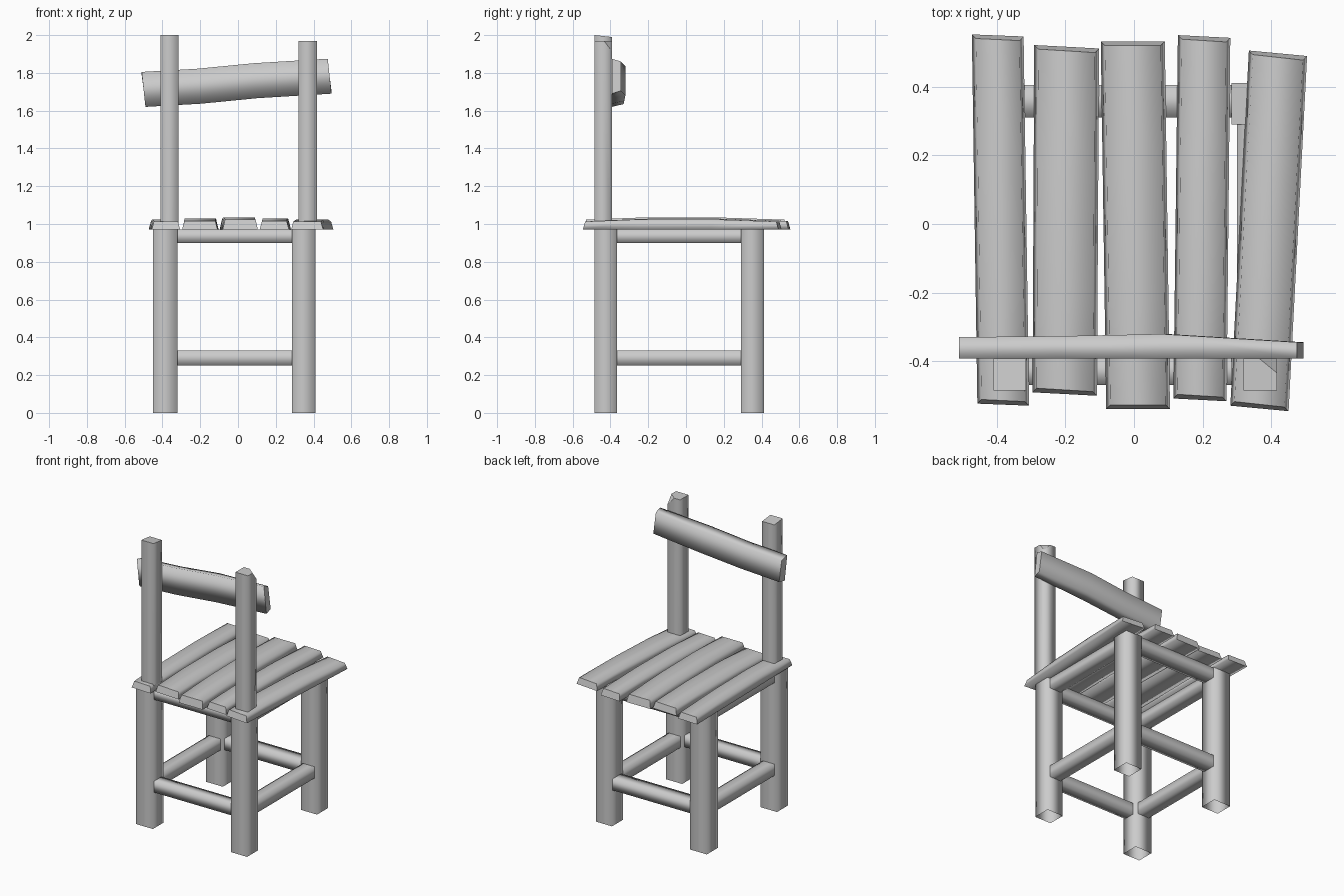
import bpy, bmesh
from mathutils import Vector

if "Cube" in bpy.data.objects:
    bpy.data.objects.remove(bpy.data.objects["Cube"])


def loft(name, rings, start=True, end=True, chip=None):
    """Skin a list of equal rings; soft-shaded sides, flat end caps."""
    bm = bmesh.new()
    loops = [[bm.verts.new(p) for p in r] for r in rings]
    n = len(loops[0])
    for a, b in zip(loops, loops[1:]):
        for i in range(n):
            j = (i + 1) % n
            bm.faces.new((a[i], a[j], b[j], b[i])).smooth = True
    if start:
        bm.faces.new(loops[0][::-1])
    if end:
        bm.faces.new(loops[-1])
    if chip:
        geom = bm.verts[:] + bm.edges[:] + bm.faces[:]
        cut = bmesh.ops.bisect_plane(bm, geom=geom, plane_co=chip[0],
                                     plane_no=chip[1], clear_outer=True)
        edges = [e for e in cut["geom_cut"] if isinstance(e, bmesh.types.BMEdge)]
        bmesh.ops.holes_fill(bm, edges=edges)
    bmesh.ops.recalc_face_normals(bm, faces=bm.faces[:])
    me = bpy.data.meshes.new(name)
    bm.to_mesh(me)
    bm.free()
    ob = bpy.data.objects.new(name, me)
    bpy.context.collection.objects.link(ob)
    return ob


def rect(x0, x1, y0, y1, z):
    return [(x0, y0, z), (x1, y0, z), (x1, y1, z), (x0, y1, z)]


LEG_X = ((-0.45, -0.32), (0.285, 0.41))
LEG_Y = ((-0.485, -0.365), (0.29, 0.412))

# Legs, open at the bottom
for sx, (x0, x1) in zip(("left", "right"), LEG_X):
    for sy, (y0, y1) in zip(("back", "front"), LEG_Y):
        loft(f"{sy}_leg_{sx}", [rect(x0, x1, y0, y1, z) for z in (0, 0.975)], start=False)

# Lower stretchers and seat rails
for part, z0, z1 in (("stretcher", 0.25, 0.33), ("seat_rail", 0.9, 0.97)):
    for side, y0, y1 in (("back", -0.47, -0.39), ("front", 0.31, 0.405)):
        loft(f"{part}_{side}", [[(x, y0, z0), (x, y1, z0), (x, y1, z1), (x, y0, z1)]
                                for x in (-0.33, 0.295)], False, False)
    for side, x0, x1 in (("left", -0.43, -0.34), ("right", 0.30, 0.39)):
        loft(f"{part}_{side}", [[(x0, y, z0), (x1, y, z0), (x1, y, z1), (x0, y, z1)]
                                for y in (-0.375, 0.30)], False, False)

# Back posts, the right one with a chipped top corner
loft("back_post_left", [rect(-0.41, -0.315, -0.485, -0.392, 1.0),
                        [(-0.41, -0.485, 2.0), (-0.315, -0.485, 2.0),
                         (-0.315, -0.392, 1.99), (-0.41, -0.392, 1.99)]])
loft("back_post_right", [rect(0.32, 0.417, -0.485, -0.392, 1.0),
                         rect(0.32, 0.417, -0.485, -0.392, 1.97)],
     chip=(Vector((0.365, -0.392, 1.97)), Vector((0.64, 0.78, 0.6))))

# Seat planks: front y, front x pair, back y, back x pair, crown height
planks = [
    (0.55, -0.473, -0.322, -0.527, -0.457, -0.306, 1.025),
    (0.517, -0.291, -0.102, -0.496, -0.296, -0.108, 1.028),
    (0.533, -0.097, 0.09, -0.54, -0.081, 0.105, 1.035),
    (0.547, 0.128, 0.281, -0.513, 0.115, 0.270, 1.028),
    (0.498, 0.335, 0.505, -0.538, 0.281, 0.451, 1.025),
]
for k, (yf, fl, fr, yb, bl, br, top) in enumerate(planks):
    skew = (0.003, 0.005, 0.0, 0.004, 0.008)[k]
    rings = []
    for t, dz, tip in ((0, -0.012, 0.012), (0.3, 0, 0), (0.65, 0, 0), (1, -0.012, -0.012)):
        y = yb + (yf - yb) * t
        l, r = bl + (fl - bl) * t, br + (fr - br) * t
        rings.append([(l, y + skew, 0.97), (r, y - skew, 0.97),
                      (r - 0.012, y - skew + tip, top + dz),
                      (l + 0.012, y + skew + tip, top + dz)])
    loft(f"seat_plank_{k + 1}", rings)

# Tilted backrest slat, slightly bowed
rings = []
for t, yfront, dz in ((0, -0.33, 0), (0.3, -0.327, -0.004), (0.6, -0.321, 0.004), (1, -0.345, 0)):
    xt, xb = -0.51 + 0.985 * t, -0.49 + 0.985 * t
    zt, zb = 1.805 + 0.07 * t + dz, 1.62 + 0.07 * t + dz
    rings.append([(xb, -0.392, zb), (xb, yfront, zb + 0.015),
                  (xt, yfront, zt - 0.015), (xt, -0.392, zt)])
loft("backrest_slat", rings)
